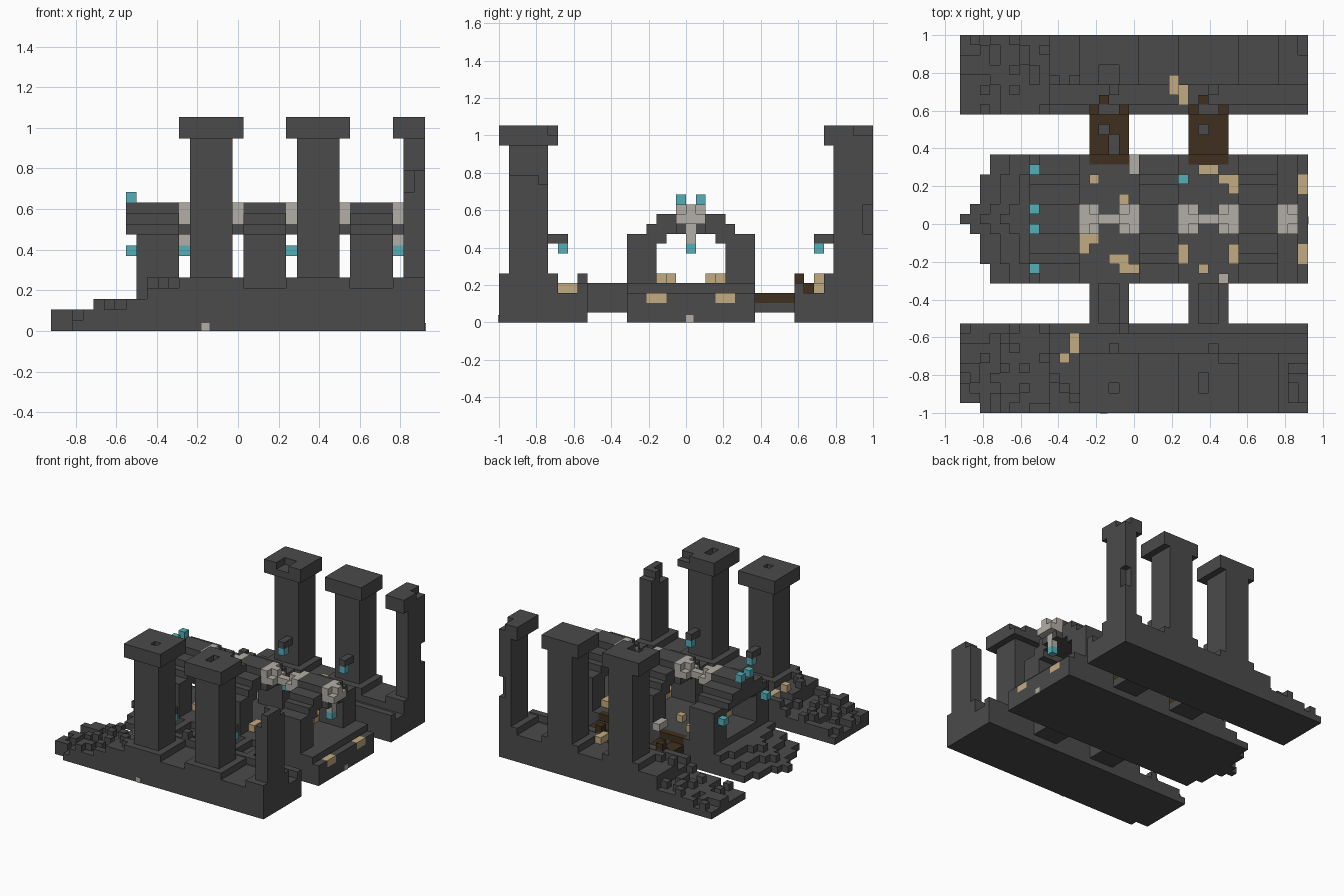
import bpy
import bmesh
import random
from mathutils import Vector

random.seed(7)
if "Cube" in bpy.data.objects:
    bpy.data.objects.remove(bpy.data.objects["Cube"])

U = 2 / 38                      # edge of one block
NX, NY = 35, 38                 # plan size in blocks
ORIGIN = Vector((-NX * U / 2, -1, 0))


def material(name, *rgb):
    m = bpy.data.materials.new(name)
    m.use_nodes = True
    m.diffuse_color = (*rgb, 1)
    m.node_tree.nodes["Principled BSDF"].inputs["Base Color"].default_value = (*rgb, 1)
    return m


STONE = material("dark stone", .07, .07, .07)
PALE = material("pale stone", .45, .43, .39)
TAN = material("tan rubble", .54, .41, .22)
TEAL = material("teal lantern", .09, .43, .48)
WOOD = material("brown wood", .05, .03, .014)


def box(x0, x1, y0, y1, z0, z1):
    """Set of block cells, clipped to the plan."""
    return {(x, y, z) for x in range(max(x0, 0), min(x1, NX))
            for y in range(max(y0, 0), min(y1, NY)) for z in range(z0, z1)}


def mirror(cells):
    """Reflect across the long axis of the hall."""
    return {(x, 38 - y, z) for x, y, z in cells if 0 <= 38 - y < NY}


def part(name, mat, cells):
    """Turn cells into a mesh of their exposed sides."""
    bm = bmesh.new()
    verts = {}
    for c in cells:
        for axis in range(3):
            for side in (0, 1):
                n = list(c)
                n[axis] += 2 * side - 1
                if tuple(n) in cells:
                    continue
                a, b = (axis + 1) % 3, (axis + 2) % 3
                ring = []
                for da, db in ((0, 0), (1, 0), (1, 1), (0, 1)):
                    p = list(c)
                    p[axis] += side
                    p[a] += da
                    p[b] += db
                    p = tuple(p)
                    if p not in verts:
                        verts[p] = bm.verts.new(ORIGIN + Vector(p) * U)
                    ring.append(verts[p])
                bm.faces.new(ring if side else ring[::-1])
    bmesh.ops.dissolve_limit(bm, angle_limit=.01, verts=bm.verts[:], edges=bm.edges[:])
    me = bpy.data.meshes.new(name)
    bm.to_mesh(me)
    bm.free()
    me.materials.append(mat)
    ob = bpy.data.objects.new(name, me)
    bpy.context.collection.objects.link(ob)
    return ob


PILLARS = (13, 23, 33)
BAYS = (8, 18, 28)

# Side platforms: raised back strip, sunken walk, curb and crumbled west end
def platform():
    cells = box(9, NX, 0, 9, 0, 3) | box(9, NX, 0, 6, 3, 4) | box(9, NX, 8, 9, 3, 4)
    for p in PILLARS:
        cells |= box(p - 1, p + 5, 0, 6, 4, 5)
    for x in range(9):
        for y in range(9):
            if x < 2 and y == 0:
                continue
            h = 1 + (x > 3) + (random.random() < .35)
            cells |= box(x, x + 1, y, y + 1, 0, h)
    for x in range(9, 12):
        y = random.randrange(6)
        cells |= box(x, x + 1, y, y + 1, 4, 5)
    return cells


part("front_platform", STONE, platform() | box(16, 17, 8, 9, 3, 5))
part("back_platform", STONE, mirror(platform()))

# Tall pillars with wide caps
for i, p in enumerate(PILLARS):
    shaft = box(p, p + 4, 1, 5, 5, 18)
    cap = box(p - 1, p + 5, 0, 6, 18, 20)
    front, back = shaft | cap, mirror(shaft | cap)
    if i == 2:                  # broken stump, and a chipped twin
        front = box(p, p + 4, 1, 5, 5, 15) - box(p, p + 1, 1, 3, 13, 15) - box(p, p + 4, 4, 5, 14, 15)
        back -= box(p + 1, NX, 36, NY, 19, 20)
        back -= box(p + 1, NX, 37, NY, 9, 12)
    elif i == 1:
        front -= box(p + 1, p + 2, 2, 4, 19, 20) | box(p + 3, p + 5, 5, 6, 19, 20)
    else:
        back -= box(p + 1, p + 3, 33, 35, 19, 20)
        front -= box(p + 2, p + 3, 2, 3, 19, 20)
    part(f"front_pillar_{i + 1}", STONE, front)
    part(f"back_pillar_{i + 1}", STONE, back)
    # Bracket and hanging lantern on the inner side
    if i < 2:
        bracket = box(p + 2, p + 3, 5, 7, 8, 9)
        lamp = box(p + 2, p + 3, 6, 7, 7, 8)
        for side, f in (("front", set), ("back", mirror)):
            part(f"{side}_bracket_{i + 1}", STONE, f(bracket))
            part(f"{side}_lantern_{i + 1}", TEAL, f(lamp))

# Hall floor with rounded entrance stairs and a stepped east end
end_rubble = box(34, 35, 15, 17, 2, 3) | box(34, 35, 22, 24, 2, 3)
floor = box(8, 34, 13, 26, 0, 4) | box(34, 35, 13, 26, 0, 3)
for y in range(13, 26):
    d = abs(y - 19)
    start = d if d < 2 else 2 if d < 5 else 3
    for z in range(3):
        floor |= box(start + 2 * z, 9, y, y + 1, z, z + 1)
deck = set()
for p in PILLARS[:2]:
    deck |= box(p, p + 4, 25, 26, 3, 4)
part("hall_floor", STONE, floor - end_rubble - deck)
part("end_rubble", TAN, end_rubble)

# Vaulted bays of the hall: two walls carrying a stepped roof
for n, b in enumerate(BAYS):
    wall = box(b, b + 4, 13, 16, 4, 9) | box(b, b + 4, 16, 17, 8, 9)
    west = b - 1 if n == 0 else b
    roof = box(west, b + 4, 15, 24, 9, 10) | box(west, b + 4, 16, 23, 10, 11)
    roof |= box(west, b + 4, 18, 21, 11, 12)
    part(f"hall_bay_{n + 1}", STONE, wall | mirror(wall) | roof)

# Pale ridge ribs, the beams joining them and the dark stones below
ribs, rib_stones = set(), set()
for x in (12, 16, 22, 26, 32):
    ribs |= box(x, x + 2, 18, 21, 10, 11) | box(x, x + 2, 19, 20, 11, 12)
    edge = x if x % 10 == 2 else x + 1
    ribs |= box(edge, edge + 1, 18, 21, 11, 12)
    rib_stones |= box(edge, edge + 1, 18, 21, 9, 10)
for x in (14, 24):
    ribs |= box(x, x + 2, 19, 20, 10, 11)
drops = box(12, 13, 19, 20, 8, 10) | box(32, 33, 19, 20, 8, 10)
part("ridge_ribs", PALE, ribs)
part("rib_stones", STONE, rib_stones - drops)
part("lantern_drops", PALE, drops)

# Lanterns of the hall
lamps = box(12, 13, 19, 20, 7, 8) | box(32, 33, 19, 20, 7, 8) | box(22, 23, 23, 24, 7, 8)
for y, z in ((18, 12), (14, 7)):
    lamp = box(7, 8, y, y + 1, z, z + 1)
    lamps |= lamp | mirror(lamp)
part("hall_lanterns", TEAL, lamps)

# Bridges: stone at the front, broken planks over stone at the back
for n, p in enumerate(PILLARS[:2]):
    part(f"front_bridge_{n + 1}", STONE, box(p, p + 4, 9, 13, 1, 4) - box(p + 1, p + 3, 9, 13, 3, 4))
    part(f"back_bridge_base_{n + 1}", STONE, box(p, p + 4, 26, 30, 1, 2))
    hole = box(p + 1, p + 2, 28, 29, 2, 3)
    if n == 0:
        hole |= box(p + 2, p + 3, 26, 28, 2, 3)
    planks = box(p, p + 4, 26, 30, 2, 3) - hole
    planks |= box(p, p + 4, 25, 26, 3, 4) | box(p, p + 4, 30, 31, 3, 4)
    planks |= box(p + 1, p + 2, 31, 32, 3, 4)
    planks |= box(p, p + 1, 30, 31, 4, 5) | box(p + 3, p + 4, 30, 31, 4, 5)
    part(f"back_bridge_planks_{n + 1}", WOOD, planks)

# Fallen rubble on the hall floor and the walks
rubble = set()
for x, y, w, d in ((13, 23, 1, 1), (16, 21, 1, 1), (24, 24, 2, 1), (26, 23, 2, 1), (27, 22, 1, 1),
                   (12, 17, 2, 1), (12, 16, 1, 1), (15, 15, 2, 1), (16, 14, 2, 1),
                   (22, 15, 1, 2), (27, 15, 1, 2), (24, 14, 1, 1)):
    rubble |= box(x, x + w, y, y + d, 4, 5)
part("hall_rubble", TAN, rubble)
walk_rubble = box(11, 12, 6, 8, 3, 4) | box(10, 11, 5, 6, 4, 5)
walk_rubble |= box(22, 23, 31, 33, 3, 4) | box(21, 22, 32, 34, 4, 5)
part("walk_rubble", TAN, walk_rubble)
loose = box(32, 33, 37, 38, 4, 5) | box(17, 18, 24, 26, 4, 5) | box(26, 27, 13, 14, 4, 5)
part("loose_pale_blocks", PALE, loose)

# Small pale studs at the foot of the front and east sides
for name, loc, size in (("front_stud", (-.16, -1, .02), (.04, .008, .04)),
                        ("east_stud", (NX * U / 2, .02, .02), (.008, .04, .04))):
    bpy.ops.mesh.primitive_cube_add(size=1, location=loc)
    ob = bpy.context.object
    ob.name = name
    ob.scale = size
    ob.data.materials.append(PALE)
